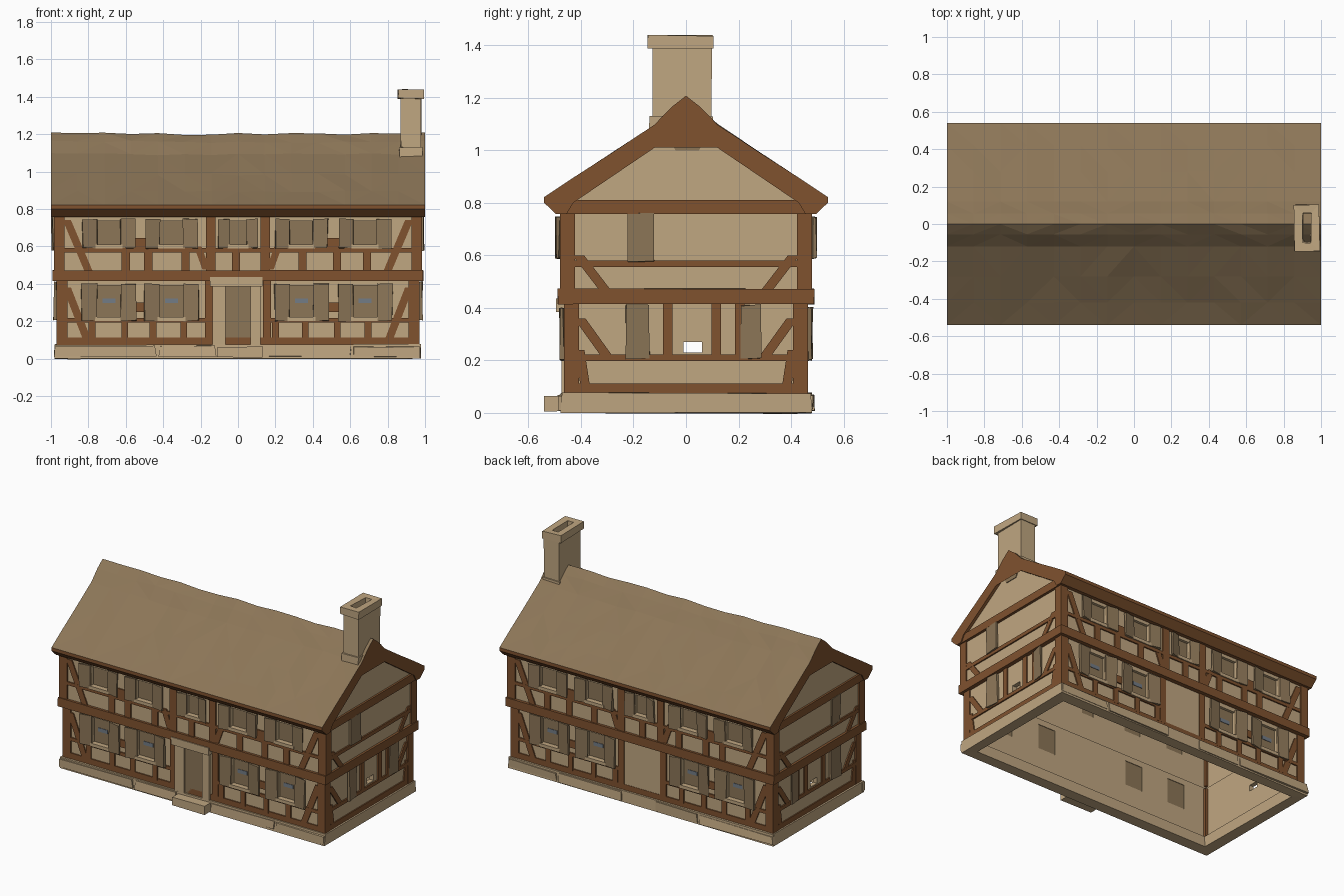
import bpy, bmesh, random

if "Cube" in bpy.data.objects:
    bpy.data.objects.remove(bpy.data.objects["Cube"])
random.seed(4)

def material(name, rgb):
    m = bpy.data.materials.new(name)
    m.diffuse_color = (*rgb, 1)
    m.use_nodes = True
    m.node_tree.nodes["Principled BSDF"].inputs["Base Color"].default_value = m.diffuse_color
    return m

PLASTER = material("tan plaster and stone", (0.53, 0.385, 0.22))
TIMBER = material("brown timber", (0.215, 0.085, 0.028))
WOOD = material("weathered grey brown", (0.262, 0.18, 0.096))
GLASS = material("blue grey glass", (0.17, 0.2, 0.24))

parts = {}      # part name -> (bmesh, material)

def get_bm(part, mat):
    return parts.setdefault(part, (bmesh.new(), mat))[0]

def prism(part, mat, a, b, rough=0.0):
    """Solid between two matching polygons."""
    bm = get_bm(part, mat)
    wob = lambda p: [c + random.uniform(-rough, rough) for c in p]
    va = [bm.verts.new(wob(p)) for p in a]
    vb = [bm.verts.new(wob(p)) for p in b]
    n = len(va)
    bm.faces.new(va)
    bm.faces.new(vb[::-1])
    for i in range(n):
        j = (i + 1) % n
        bm.faces.new((va[i], va[j], vb[j], vb[i]))

def box(part, mat, x0, x1, y0, y1, z0, z1, rough=0.0):
    plan = [(x0, y0), (x1, y0), (x1, y1), (x0, y1)]
    prism(part, mat, [(*p, z0) for p in plan], [(*p, z1) for p in plan], rough)

def ring(part, mat, x0, x1, y0, y1, z0, z1, t, rough=0.0):
    """Hollow rectangular wall, open at top and bottom."""
    bm = get_bm(part, mat)
    loops = []
    for d, z in ((0, z0), (0, z1), (t, z1), (t, z0)):
        pts = [(x0 + d, y0 + d), (x1 - d, y0 + d), (x1 - d, y1 - d), (x0 + d, y1 - d)]
        loops.append([bm.verts.new([c + random.uniform(-rough, rough) for c in (*p, z)]) for p in pts])
    for k in range(4):
        a, b = loops[k], loops[(k + 1) % 4]
        for i in range(4):
            j = (i + 1) % 4
            bm.faces.new((a[i], a[j], b[j], b[i]))

# Wall frames: u runs along the wall, v points outward
def walls(hx, hy):
    return {"front": lambda u, v, z: (u, -hy - v, z), "back": lambda u, v, z: (u, hy + v, z),
            "right": lambda u, v, z: (hx + v, u, z), "left": lambda u, v, z: (-hx - v, u, z)}

LOW, UP = walls(0.96, 0.455), walls(0.975, 0.47)

def panel(f, part, mat, uz, v0, v1):
    prism(part, mat, [f(u, v0, z) for u, z in uz], [f(u, v1, z) for u, z in uz])

def board(f, part, mat, u0, u1, z0, z1, v0=-0.005, v1=0.009):
    panel(f, part, mat, [(u0, z0), (u1, z0), (u1, z1), (u0, z1)], v0, v1)

def brace(f, u0, z0, u1, z1, w=0.022):
    panel(f, "diagonal_braces", TIMBER, [(u0 - w, z0), (u0 + w, z0), (u1 + w, z1), (u1 - w, z1)], -0.005, 0.008)

def shutter(f, hinge, width, z0, z1, lift=0.022):
    """Half-open shutter hinged at the window edge."""
    tip = hinge + width
    plan = [(hinge, -0.004), (tip, lift - 0.01), (tip, lift + 0.004), (hinge, 0.014)]
    prism("shutters", WOOD, [f(u, v, z0) for u, v in plan], [f(u, v, z1) for u, v in plan], 0.004)

def window(f, u, half, z0, z1, sw, glass):
    board(f, "window_cutters", WOOD, u - half, u + half, z0, z1, -0.06, 0.04)
    board(f, "window_panes", WOOD, u - half, u + half, z0, z1, -0.026, -0.018)
    if glass:
        board(f, "glass_panes", GLASS, u - 0.035, u + 0.035, z0 + 0.075, z0 + 0.1, -0.02, -0.015)
    board(f, "window_sills", PLASTER, u - half - 0.01, u + half + 0.01, z0 - 0.022, z0, -0.01, 0.016)
    shutter(f, u + half, sw, z0 - 0.02, z1 + 0.01)
    shutter(f, u - half, -sw, z0 - 0.02, z1 + 0.01)

# Stone plinth, slabs and door step
ring("stone_plinth", PLASTER, -0.978, 0.975, -0.475, 0.478, 0.0, 0.075, 0.07, 0.004)
for x0, x1 in ((-0.98, -0.44), (-0.42, -0.12), (0.14, 0.6), (0.62, 0.97)):
    for s in (-1, 1):
        box("plinth_slabs", PLASTER, x0, x1, s * 0.46, s * 0.486, 0.012, 0.066, 0.005)
box("door_step", PLASTER, -0.11, 0.13, -0.54, -0.44, 0.008, 0.062, 0.003)

# Storey walls
ring("lower_walls", PLASTER, -0.96, 0.96, -0.455, 0.455, 0.06, 0.43, 0.03)
ring("upper_walls", PLASTER, -0.975, 0.975, -0.47, 0.47, 0.43, 0.79, 0.03)

# Corner posts and horizontal ring beams
for sx in (-1, 1):
    for sy in (-1, 1):
        for hx, hy, z0, z1 in ((0.97, 0.465, 0.07, 0.42), (0.985, 0.48, 0.45, 0.77)):
            xs, ys = sorted((sx * hx, sx * (hx - 0.058))), sorted((sy * hy, sy * (hy - 0.058)))
            box("corner_posts", TIMBER, *xs, *ys, z0, z1)
ring("floor_beam", TIMBER, -0.99, 0.99, -0.488, 0.488, 0.415, 0.472, 0.03, 0.002)
ring("sill_beam", TIMBER, -0.968, 0.968, -0.463, 0.463, 0.07, 0.112, 0.02)

# Long walls: framing and windows
for side in ("front", "back"):
    lo, up = LOW[side], UP[side]
    board(up, "upper_rail", TIMBER, -0.93, 0.93, 0.568, 0.59)
    for s in (-1, 1):
        board(lo, "lower_rail", TIMBER, *sorted((s * 0.15, s * 0.93)), 0.193, 0.216)
        brace(lo, s * 0.81, 0.11, s * 0.915, 0.38)
        brace(up, s * 0.80, 0.47, s * 0.915, 0.74)
        board(lo, "tall_posts", TIMBER, s * 0.155 - 0.022, s * 0.155 + 0.022, 0.1, 0.42)
        board(up, "tall_posts", TIMBER, s * 0.145 - 0.025, s * 0.145 + 0.025, 0.46, 0.76)
        board(lo, "window_rails", TIMBER, *sorted((s * 0.43, s * 0.6)), 0.25, 0.30)
        board(up, "window_rails", TIMBER, *sorted((s * 0.43, s * 0.6)), 0.59, 0.645)
        brace(up, s * 0.17, 0.475, s * 0.215, 0.60, 0.02)
    for u in (-0.78, -0.605, -0.455, -0.29, 0.2, 0.36, 0.53, 0.695):
        board(lo, "lower_studs", TIMBER, u - 0.018, u + 0.018, 0.1, 0.2)
    for u in (-0.6, -0.48, -0.28, -0.01, 0.345, 0.53, 0.69):
        board(up, "upper_studs", TIMBER, u - 0.022, u + 0.022, 0.465, 0.575)
    for u in (-0.69, -0.355, 0.34, 0.68):
        window(lo, u, 0.065, 0.222, 0.39, 0.08, True)
        window(up, u, 0.062, 0.61, 0.735, 0.078, False)
    window(up, 0.0, 0.045, 0.61, 0.735, 0.06, False)

# Front door with stone surround
f = LOW["front"]
board(f, "door_surround", PLASTER, -0.135, -0.068, 0.06, 0.41, -0.005, 0.02)
board(f, "door_surround", PLASTER, 0.068, 0.12, 0.06, 0.41, -0.005, 0.02)
board(f, "door_lintel", PLASTER, -0.15, 0.13, 0.385, 0.435, -0.005, 0.04)
board(f, "door", WOOD, -0.07, 0.07, 0.07, 0.39, -0.005, 0.008)
# Plain back panel opposite the door
board(LOW["back"], "back_panel", PLASTER, -0.14, 0.14, 0.1, 0.41, -0.005, 0.006)

# End walls
for side in ("left", "right"):
    lo, up = LOW[side], UP[side]
    board(lo, "end_rails", TIMBER, -0.41, 0.41, 0.198, 0.222)
    board(up, "end_rails", TIMBER, -0.43, 0.43, 0.555, 0.58)
    for s in (-1, 1):
        brace(lo, s * 0.29, 0.2, s * 0.405, 0.36)
        brace(up, s * 0.31, 0.47, s * 0.41, 0.60)
        brace(lo, s * 0.385, 0.11, s * 0.405, 0.24, 0.018)
    for u in (-0.07, 0.115, 0.205):
        board(lo, "end_studs", TIMBER, u - 0.018, u + 0.018, 0.21, 0.42)
    board(lo, "window_cutters", WOOD, -0.01, 0.06, 0.23, 0.27, -0.06, 0.04)
    shutter(lo, -0.14, -0.09, 0.205, 0.41)
    shutter(lo, 0.21, 0.075, 0.205, 0.41)
    shutter(up, -0.22, 0.1, 0.575, 0.762, 0.02)
    # Gable: plaster, tie beam and patch under the apex
    panel(up, "gable_panels", PLASTER, [(-0.48, 0.78), (0.48, 0.78), (0.13, 1.045), (0, 1.13), (-0.13, 1.045)], -0.02, 0.005)
    board(up, "gable_beam", TIMBER, -0.485, 0.485, 0.757, 0.81, -0.02, 0.018)
    panel(up, "apex_patch", WOOD, [(-0.04, 1.0), (0.05, 1.0), (0.07, 1.04), (0.02, 1.12), (-0.03, 1.12), (-0.06, 1.04)], 0, 0.01)

# Roof: one section swept along x, with uneven surface and sagging ridge
half = [(0.54, 0.822), (0.42, 0.902), (0.28, 0.992), (0.12, 1.098), (0.055, 1.165)]
under = [(0.54, 0.80), (0.495, 0.757), (0.455, 0.757), (0.43, 0.80), (0.12, 1.01)]
top = [(-y, z) for y, z in half] + [(0, 1.208)] + half[::-1]
section = top + under + [(0, 1.095)] + [(-y, z) for y, z in under[::-1]]
bm = get_bm("roof", WOOD)
COLS, n, m = 14, len(section), len(top)
rows = []
for c in range(COLS + 1):
    x = -1 + 2 * c / COLS
    row = []
    for k, (y, z) in enumerate(section):
        if 0 < k < m - 1:
            z += random.uniform(-0.006, 0.006) * (0 < c < COLS) - 0.008 * (1 - x * x)
        row.append(bm.verts.new((x, y, z)))
    rows.append(row)
for a, b in zip(rows, rows[1:]):
    for k in range(n):
        j = (k + 1) % n
        bm.faces.new((a[k], a[j], b[j], b[k])).material_index = 0 if k < m - 1 else 1
for row in (rows[0], rows[-1]):
    bm.faces.new(row).material_index = 1
bmesh.ops.triangulate(bm, faces=bm.faces[:])

# Chimney: hollow stack, cap and shoulder
ring("chimney_stack", PLASTER, 0.87, 0.98, -0.13, 0.097, 1.07, 1.40, 0.035, 0.003)
ring("chimney_cap", PLASTER, 0.855, 0.992, -0.145, 0.103, 1.39, 1.438, 0.045, 0.003)
ring("chimney_shoulder", PLASTER, 0.862, 0.986, -0.14, 0.103, 1.06, 1.13, 0.03, 0.003)

# Turn every part into an object
objs = {}
for name, (bm, mat) in parts.items():
    bmesh.ops.recalc_face_normals(bm, faces=bm.faces[:])
    me = bpy.data.meshes.new(name)
    bm.to_mesh(me)
    bm.free()
    me.materials.append(mat)
    if name == "roof":
        me.materials.append(TIMBER)
    objs[name] = bpy.data.objects.new(name, me)
    bpy.context.collection.objects.link(objs[name])

# Cut the openings
cutter = objs["window_cutters"]
cutter.hide_render = True
cutter.display_type = 'WIRE'
for name in ("lower_walls", "upper_walls"):
    mod = objs[name].modifiers.new("openings", 'BOOLEAN')
    mod.operation, mod.solver, mod.object = 'DIFFERENCE', 'EXACT', cutter
